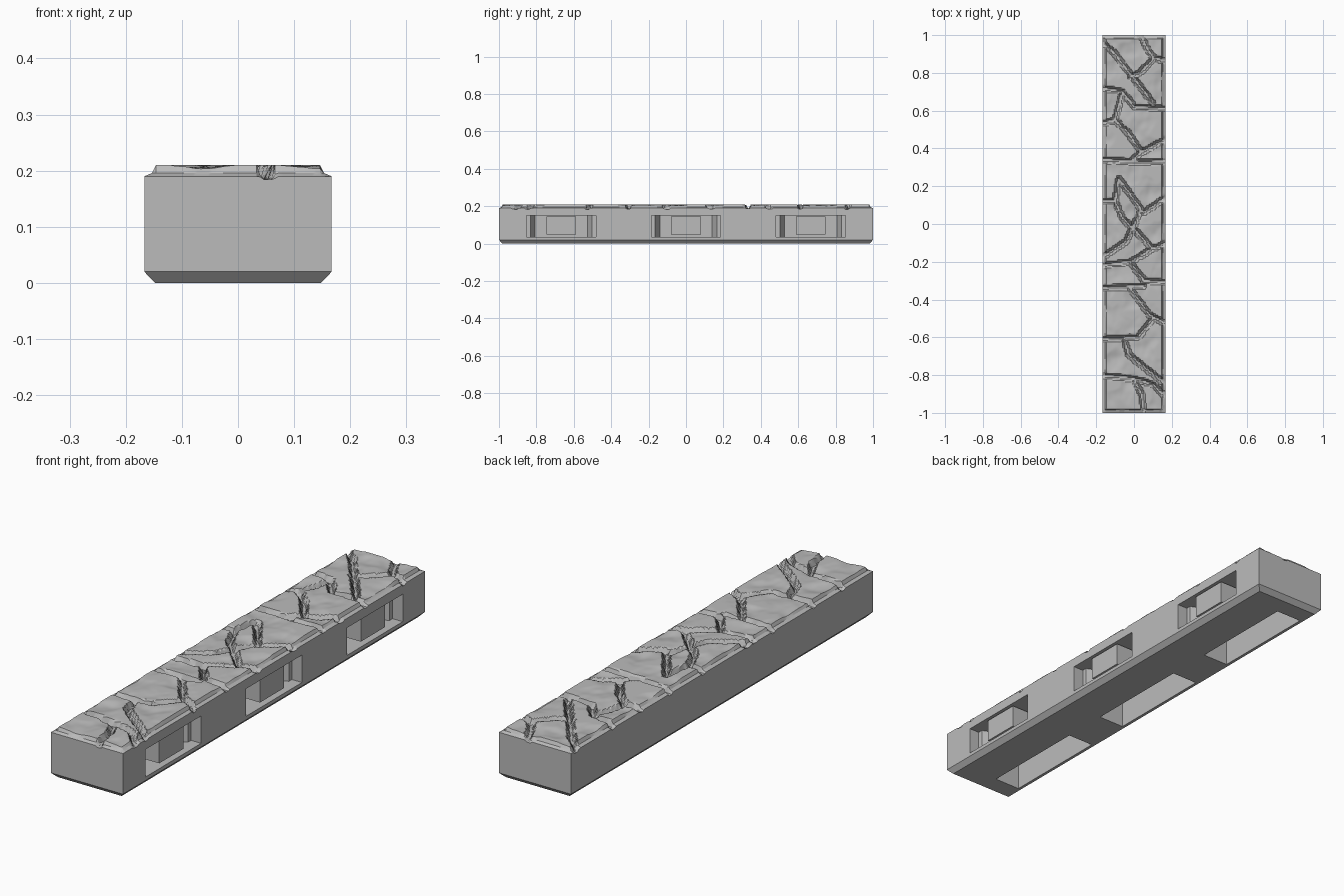
import bpy, bmesh, math
from mathutils import Vector, noise

cube = bpy.data.objects.get("Cube")
if cube:
    bpy.data.objects.remove(cube, do_unlink=True)

HX, HY = 0.167, 1.0
stone = bpy.data.materials.new("stone grey")
stone.use_nodes = True
GREY = (0.5, 0.5, 0.5, 1)
stone.diffuse_color = GREY
stone.node_tree.nodes["Principled BSDF"].inputs["Base Color"].default_value = GREY

# Cracks between the paving stones, as paths across the top
E = 0.17
CRACKS = [
    [(.03, 1), (.1, .88), (E, .86)],
    [(-E, .97), (-.1, .9), (0, .77), (.1, .64)],
    [(.1, .87), (.03, .8), (-.02, .78)],
    [(-E, .72), (-.06, .7), (0, .62), (E, .61)],
    [(-.06, .7), (-.1, .55), (-E, .53)],
    [(-.1, .55), (-.03, .48), (.04, .38), (E, .45)],
    [(.04, .38), (-.02, .33), (-E, .34)],
    [(-.02, .33), (E, .33)],
    [(-E, .12), (-.1, .12), (-.08, .24), (.05, .06), (E, .14)],
    [(-.1, .12), (-.06, .03), (.1, -.13), (E, -.1)],
    [(-E, -.18), (-.04, -.09), (.03, .06)],
    [(.1, -.13), (-.02, -.2), (-E, -.22)],
    [(-.02, -.2), (.05, -.3), (E, -.31)],
    [(-E, -.34), (.05, -.33)],
    [(-.02, -.34), (.08, -.48), (E, -.53)],
    [(.1, -.5), (.02, -.6), (-E, -.61)],
    [(-.05, -.61), (-.03, -.69), (.08, -.78), (E, -.85)],
    [(-E, -.8), (0, -.82), (.1, -.85), (E, -.92)],
    [(0, -.82), (.04, -.9), (.055, -1.01)],
]
SEGMENTS = [(Vector(a), Vector(b)) for path in CRACKS for a, b in zip(path, path[1:])]


def crack_distance(p):
    best = 1.0
    for a, b in SEGMENTS:
        if min(a.y, b.y) - .04 < p.y < max(a.y, b.y) + .04:
            d = b - a
            t = max(0, min(1, (p - a).dot(d) / d.length_squared))
            best = min(best, (p - a - t * d).length)
    return best


def step(lo, hi, v):
    return max(0, min(1, (v - lo) / (hi - lo)))


def top_height(x, y):
    # Rolling stone face, clipped flat at the highest level
    n = noise.noise(Vector((x * 9, y * 9, 2)))
    fine = noise.noise(Vector((x * 30, y * 22, 7)))
    face = min(.21, .2085 + .012 * n + .003 * fine)
    # Stepped rim around the outside
    edge = min(HX - abs(x), HY - abs(y))
    rim = .19 + .006 * step(0, .014, edge)
    z = rim + (face - rim) * step(.014, .021, edge)
    # Ragged crack
    wobble = noise.noise(Vector((x * 25, y * 25, 4)))
    c = crack_distance(Vector((x, y))) + .004 * wobble
    floor = .184 + .008 * noise.noise(Vector((x * 7, y * 7, 11)))
    return min(z, floor + (z - floor) * step(.008, .015, c))


def stations(half, count):
    inner = half - .021
    mid = [-inner + 2 * inner * i / count for i in range(count + 1)]
    return [-half, -half + .014] + mid + [half - .014, half]


def new_object(name, bm):
    bmesh.ops.recalc_face_normals(bm, faces=bm.faces)
    mesh = bpy.data.meshes.new(name)
    bm.to_mesh(mesh)
    bm.free()
    mesh.materials.append(stone)
    obj = bpy.data.objects.new(name, mesh)
    bpy.context.collection.objects.link(obj)
    return obj


def prism(name, outline, z0, z1):
    bm = bmesh.new()
    face = bm.faces.new([bm.verts.new((x, y, z0)) for x, y in outline])
    up = bmesh.ops.extrude_face_region(bm, geom=[face])["geom"]
    bmesh.ops.translate(bm, vec=(0, 0, z1 - z0),
                        verts=[v for v in up if isinstance(v, bmesh.types.BMVert)])
    return new_object(name, bm)


# Block with cracked stone top and chamfered foot
bm = bmesh.new()
xs, ys = stations(HX, 44), stations(HY, 260)
rows = [[bm.verts.new((x, y, top_height(x, y))) for x in xs] for y in ys]
for r0, r1 in zip(rows, rows[1:]):
    for i in range(len(xs) - 1):
        bm.faces.new((r0[i], r0[i + 1], r1[i + 1], r1[i]))
rim_loop = (rows[0] + [r[-1] for r in rows[1:-1]] + rows[-1][::-1]
            + [r[0] for r in rows[-2:0:-1]])
CORNERS = ((-1, -1), (1, -1), (1, 1), (-1, 1))


def ring(inset, z):
    return [bm.verts.new((sx * (HX - inset), sy * (HY - inset), z)) for sx, sy in CORNERS]


belt, foot = ring(0, .02), ring(.019, 0)
nx, ny = len(xs) - 1, len(ys) - 1
marks = [0, nx, nx + ny, 2 * nx + ny, 2 * nx + 2 * ny]
closed = rim_loop + rim_loop[:1]
for k in range(4):
    j = (k + 1) % 4
    bm.faces.new(closed[marks[k]:marks[k + 1] + 1] + [belt[j], belt[k]])
    bm.faces.new((belt[k], belt[j], foot[j], foot[k]))
bm.faces.new(foot)
block = new_object("paving_block", bm)

# Side sockets with tapered ends, and rectangular pockets underneath
cutters = []
for k in (-1, 0, 1):
    c = k * .667
    half = [(.19, .185), (.12, .185), (.12, .165), (.065, .14)]
    outline = [(x, c + y) for x, y in half] + [(x, c - y) for x, y in half[::-1]]
    cutters.append(prism("side_socket_cutter", outline, .035, .15))
    box = [(-.135, c - .235), (-.015, c - .235), (-.015, c + .235), (-.135, c + .235)]
    cutters.append(prism("under_pocket_cutter", box, -.02, .15))
for cutter in cutters:
    cutter.hide_render = True
    cutter.hide_viewport = True
    mod = block.modifiers.new("cut", "BOOLEAN")
    mod.operation = "DIFFERENCE"
    mod.solver = "EXACT"
    mod.object = cutter

# Apply the cuts and remove the helpers
graph = bpy.context.evaluated_depsgraph_get()
cut_mesh = bpy.data.meshes.new_from_object(block.evaluated_get(graph))
block.modifiers.clear()
block.data = cut_mesh
for cutter in cutters:
    bpy.data.objects.remove(cutter, do_unlink=True)

# Centre lug inside each side socket
for k in (-1, 0, 1):
    c = k * .667
    prism("socket_lug", [(.055, c - .08), (.158, c - .08), (.158, c + .08), (.055, c + .08)], .05, .145)

bpy.ops.object.select_all(action="DESELECT")
block.select_set(True)
bpy.context.view_layer.objects.active = block
bpy.ops.object.shade_smooth_by_angle(angle=math.radians(25))
